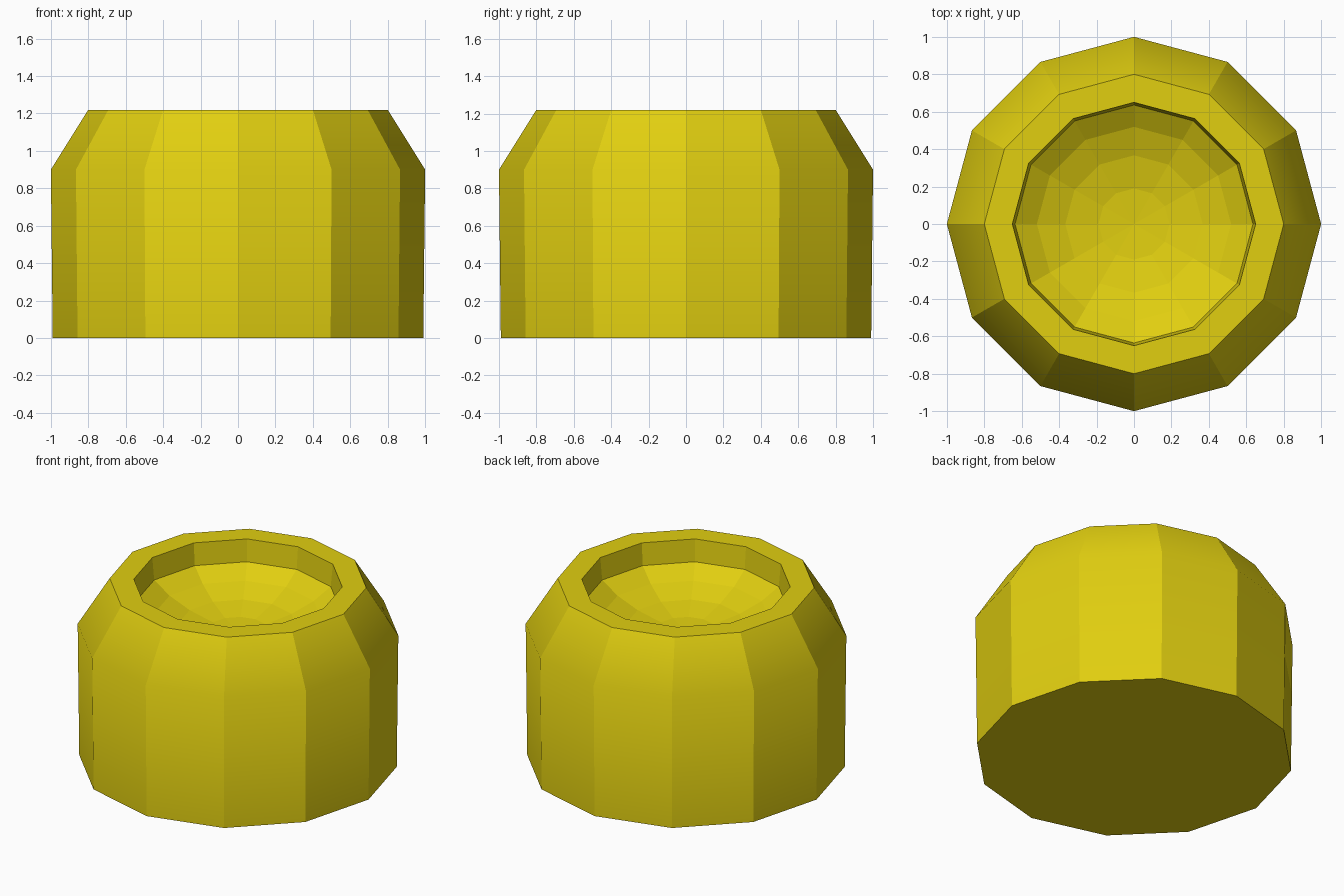
import bpy, bmesh
from math import sin, cos, pi, radians

if "Cube" in bpy.data.objects:
    bpy.data.objects.remove(bpy.data.objects["Cube"])

SIDES = 12

# Outer body, rim and recess wall as (radius, z)
profile = [(0.99, 0.0), (1.0, 0.9), (0.8, 1.22), (0.65, 1.22)]

# Shallow dished floor: a flattened sphere cap below the recess wall
R, H, FLOOR = 0.734, 0.367, 1.07
dish = [(R * sin(radians(a)), FLOOR - H * (cos(radians(a)) - 0.5))
        for a in (60, 45, 30, 15)]
profile += dish

bm = bmesh.new()
rings = [[bm.verts.new((r * cos(2 * pi * i / SIDES), r * sin(2 * pi * i / SIDES), z))
          for i in range(SIDES)] for r, z in profile]

# Walls between successive rings
for k, (a, b) in enumerate(zip(rings, rings[1:])):
    for i in range(SIDES):
        j = (i + 1) % SIDES
        f = bm.faces.new((a[i], a[j], b[j], b[i]))
        f.smooth = k < 2          # body blends softly into the bevel

# Base cap and dish centre
bm.faces.new(list(reversed(rings[0])))
centre = bm.verts.new((0, 0, FLOOR - H * 0.5))
for i in range(SIDES):
    bm.faces.new((rings[-1][i], rings[-1][(i + 1) % SIDES], centre))

# Every edge stays crisp except the shoulder ring
shoulder = set(rings[1])
for e in bm.edges:
    e.smooth = all(v in shoulder for v in e.verts)

mesh = bpy.data.meshes.new("dished_cup")
bm.to_mesh(mesh)
bm.free()
cup = bpy.data.objects.new("dished_cup", mesh)
bpy.context.collection.objects.link(cup)

# Yellow material
mat = bpy.data.materials.new("yellow")
mat.diffuse_color = (0.75, 0.62, 0.005, 1)
mat.use_nodes = True
mat.node_tree.nodes["Principled BSDF"].inputs["Base Color"].default_value = mat.diffuse_color
mesh.materials.append(mat)
